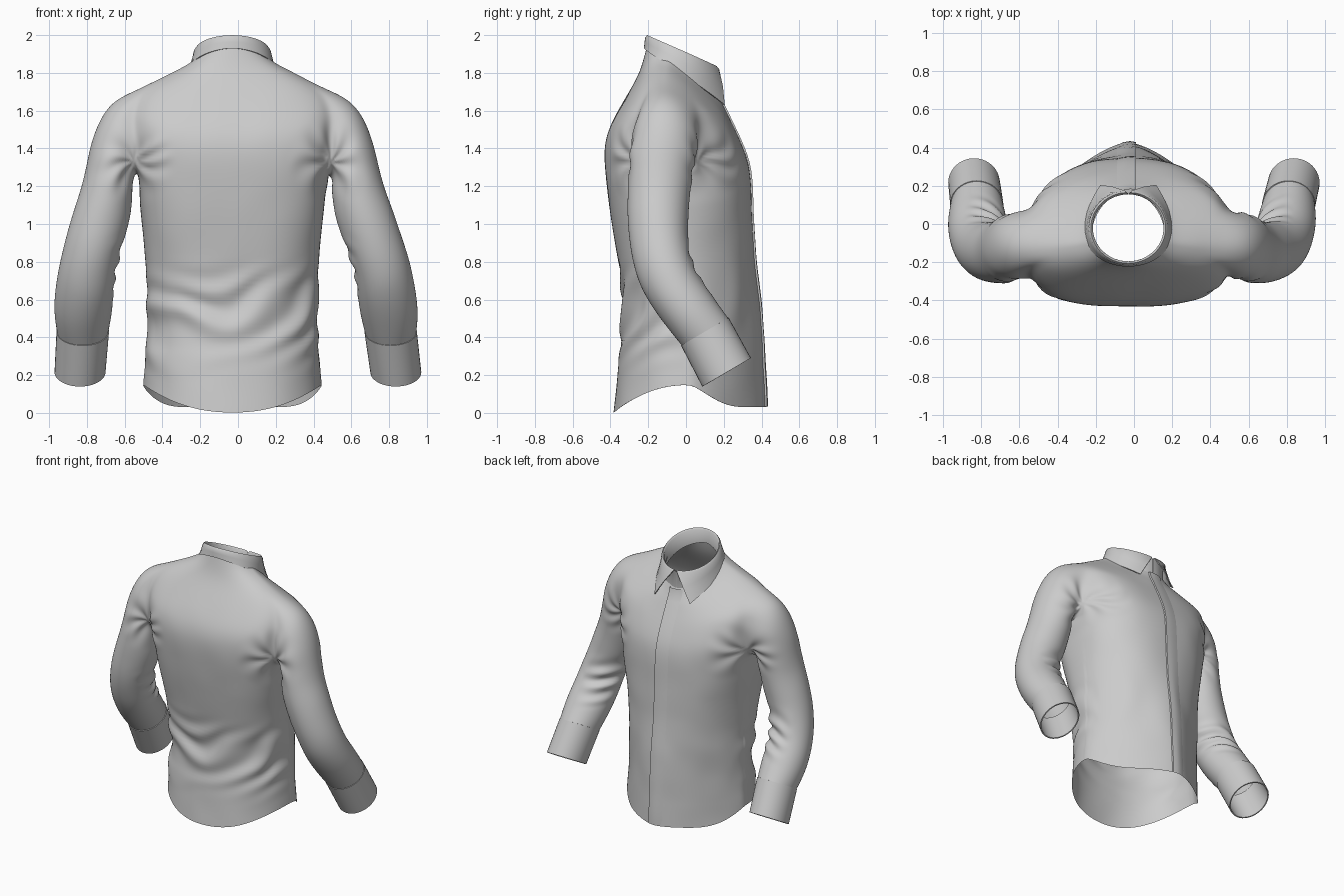
import bpy, bmesh, math
from mathutils import Vector, noise
from mathutils.bvhtree import BVHTree

if "Cube" in bpy.data.objects:
    bpy.data.objects.remove(bpy.data.objects["Cube"])

CX = -0.03   # the garment sits slightly off centre
N = 32       # columns around the torso


def finish(bm, name, mods=(), angle=40):
    bmesh.ops.recalc_face_normals(bm, faces=bm.faces)
    me = bpy.data.meshes.new(name)
    bm.to_mesh(me)
    bm.free()
    ob = bpy.data.objects.new(name, me)
    bpy.context.collection.objects.link(ob)
    bpy.ops.object.select_all(action='DESELECT')
    ob.select_set(True)
    bpy.context.view_layer.objects.active = ob
    for kind, props in mods:
        m = ob.modifiers.new(kind.title(), kind)
        for k, v in props.items():
            setattr(m, k, v)
        bpy.ops.object.modifier_apply(modifier=m.name)
    bpy.ops.object.shade_smooth_by_angle(angle=math.radians(angle))
    return ob


def bridge(bm, a, b, closed=True):
    n = len(a)
    for i in range(n if closed else n - 1):
        j = (i + 1) % n
        bm.faces.new((a[i], a[j], b[j], b[i]))


def loft(bm, rows, closed=True):
    vs = [[bm.verts.new(p) for p in r] for r in rows]
    for a, b in zip(vs, vs[1:]):
        bridge(bm, a, b, closed)
    return vs


def spow(v, e):
    return math.copysign(abs(v) ** e, v)


# Torso rings: z back/side/front, half width, y back/front/side, roundness back/front
TORSO = [
    (0.00, 0.15, 0.03, .475, -.385, .43, .02, 2.2, 1.45),
    (0.10, 0.22, 0.13, .47, -.375, .425, .02, 2.2, 1.45),
    (0.25, 0.33, 0.27, .46, -.36, .415, .01, 2.3, 1.5),
    (0.42, 0.47, 0.44, .455, -.345, .405, .0, 2.3, 1.6),
    (0.60, 0.63, 0.62, .455, -.33, .39, -.01, 2.4, 1.75),
    (0.80, 0.81, 0.80, .46, -.36, .37, -.03, 2.6, 1.9),
    (1.00, 1.00, 0.98, .48, -.395, .355, -.05, 2.8, 2.2),
    (1.15, 1.15, 1.12, .495, -.415, .35, -.07, 3.0, 2.4),
    (1.28, 1.27, 1.24, .505, -.43, .345, -.09, 3.1, 2.5),
    (1.40, 1.40, 1.34, .53, -.435, .33, -.10, 3.1, 2.5),
    (1.50, 1.52, 1.43, .55, -.415, .295, -.10, 3.0, 2.4),
    (1.60, 1.62, 1.50, .55, -.36, .262, -.10, 2.8, 2.3),
    (1.70, 1.715, 1.56, .50, -.30, .232, -.10, 2.5, 2.2),
    (1.78, 1.785, 1.61, .36, -.257, .208, -.10, 2.3, 2.1),
    (1.86, 1.84, 1.65, .245, -.228, .185, -.09, 2.1, 2.0),
    (1.94, 1.875, 1.70, .195, -.207, .165, -.08, 2.0, 2.0)]


def torso_ring(zb, zs, zf, w, yb, yf, yc, nb, nf):
    pts = []
    for i in range(N):
        a = 2 * math.pi * i / N
        s, c = math.sin(a), math.cos(a)
        if abs(c) < 1e-6:
            c = 0
        e = 2 / (nf if c > 0 else nb)
        y = yc + abs(c) ** e * ((yf if c > 0 else yb) - yc)
        t = c * c
        if c > 0 and zb > 1.65:      # neck opening slopes straight down to the front
            t = c ** 1.1
        elif c > 0 and zb < .3:      # front shirt tail is nearly level
            t = min(1, c / .72)
            t = t * t * (3 - 2 * t)
        pts.append((CX + w * spow(s, e), y, zs + ((zf if c > 0 else zb) - zs) * t))
    return pts


# Sleeve rings: outer x,z, inner x,z, centre y, radius in y, tilt of that radius
SLEEVE = [
    (.635, 1.655, .515, 1.255, -.115, .172, 0), (.72, 1.52, .53, 1.23, -.12, .172, 0),
    (.76, 1.38, .53, 1.17, -.135, .168, 0), (.797, 1.20, .535, 1.07, -.145, .164, 0),
    (.85, 1.05, .57, .94, -.15, .16, 0), (.905, .88, .615, .83, -.14, .152, .12),
    (.945, .72, .64, .70, -.10, .15, .32), (.962, .59, .65, .59, -.02, .15, .5),
    (.96, .50, .665, .50, .045, .146, .53), (.95, .43, .68, .43, .10, .142, .53)]
CUFF_END = (.967, .215, .705, .215, .215, .145, .53)


def sleeve_ring(r, side, n=16, grow=1.025):
    ox, oz, ix, iz, y, ru, b = r
    c = Vector(((ox + ix) / 2, y, (oz + iz) / 2))
    v = Vector(((ox - ix) / 2, 0, (oz - iz) / 2)) * grow
    u = Vector((0, math.cos(b), math.sin(b))) * ru * grow
    mid = CX + .03 * min(1, max(0, 1.2 - c.z))
    pts = []
    for k in range(n):
        a = 2 * math.pi * k / n
        p = c - v * math.cos(a) + u * math.sin(a)
        pts.append((mid + side * p.x, p.y, p.z))
    return pts


# Shirt body: torso with an armhole each side, sleeves grown from the armhole edge
bm = bmesh.new()
rows = loft(bm, [torso_ring(*r) for r in TORSO])
lo, hi = 8, 12
loop = ([(lo, 8), (lo, 7)] + [(r, 6) for r in range(lo, hi + 1)] + [(hi, c) for c in (7, 8, 9)]
        + [(r, 10) for r in range(hi, lo - 1, -1)] + [(lo, 9)])
for side in (1, -1):
    prev = [rows[r][(side * c) % N] for r, c in loop]
    hole = {rows[r][(side * c) % N] for r in range(lo, hi + 1) for c in range(6, 11)}
    bmesh.ops.delete(bm, geom=[f for f in bm.faces if all(v in hole for v in f.verts)],
                     context='FACES_ONLY')
    inner = [rows[r][(side * c) % N] for r in range(lo + 1, hi) for c in range(7, 10)]
    bmesh.ops.delete(bm, geom=inner, context='VERTS')
    for r in SLEEVE:
        cur = [bm.verts.new(p) for p in sleeve_ring(r, side)]
        bridge(bm, prev, cur)
        prev = cur
body = finish(bm, "shirt_body", [('SUBSURF', dict(levels=3))], 60)


def bump(v, mid, half):
    t = (v - mid) / half
    return (1 - t * t) ** 2 if abs(t) < 1 else 0


def wrinkle(p):
    x, y, z = p.x - CX, p.y, p.z
    ax = abs(x)
    nz = noise.noise(p * 3.0)
    d = .003 * noise.noise(p * 5.0)
    torso = ax < .52 and not (ax > .46 and z > 1.2)
    if torso and y < .1:      # sagging folds across the lower back
        w = bump(z, .50, .34) * min(1, (.1 - y) / .25) * (.75 + .8 * noise.noise(p * 2.3))
        d += w * .017 * math.sin(30 * (z - 1.1 * x * x - .3 * x) + 4 * nz)
    if torso and y > 0:       # soft vertical drape at the front
        d += .004 * bump(z, .6, .6) * math.sin(18 * (ax + .2 * z) + 2 * nz)
    if ax > .56 and z < 1.1:  # elbow creases on the inner bend only
        bend = max(0, min(1, (y + .2 - .6 * (.75 - z)) / .15)) * max(0, min(1, (.86 - ax) / .14))
        d += bump(z, .76, .2) * bend * .014 * math.sin(48 * (z - .6 * y + .5 * ax) + 5 * nz)
    # creases running from the armpit
    rad = math.hypot(ax - .52, z - 1.33)
    ang = math.atan2(z - 1.33, ax - .52)
    d += bump(rad, .1, .14) * .006 * math.sin(7 * ang + 5 * nz)
    return d


me = body.data
moves = [v.normal * wrinkle(v.co) for v in me.vertices]
for v, m in zip(me.vertices, moves):
    v.co += m
me.update()

# Cuffs
for side, label in ((1, "right"), (-1, "left")):
    a, b = SLEEVE[-1], CUFF_END
    mix = [tuple(p + (q - p) * t for p, q in zip(a, b)) for t in (0, .08, .5, .92, 1)]
    bm = bmesh.new()
    loft(bm, [sleeve_ring(r, side, 40, 1.03) for r in mix])
    finish(bm, "cuff_" + label, [('SOLIDIFY', dict(thickness=.008, offset=-1))])

# Collar: inner stand, rolled top and a folded leaf ending in two points
cols = 48
profile = [[] for _ in range(6)]
for i in range(cols + 1):
    t = 2 * i / cols - 1
    s, side = abs(t), (1 if t > 0 else -1)

    def ring(theta, rx, ry):
        a = math.radians(theta)
        return CX + side * rx * math.sin(a), -.02 + ry * math.cos(a)

    xi, yi = ring(180 - 179.5 * s, .188, .178)
    xt, yt = ring(180 - 175 * s, .203, .193)
    xb, yb = ring(180 - 138 * s, .215 + .015 * math.sin(math.pi * s), .2 + .10 * s * s)
    ztop = 1.905 - .43 * yt
    zbot = 1.93 - .30 * s ** 1.8
    profile[0].append((xi, yi, ztop - .10 - .07 * s))
    profile[1].append((xi, yi, ztop - .01))
    profile[2].append(((xi + xt) / 2, (yi + yt) / 2, ztop))
    profile[3].append((xt, yt, ztop - .01))
    profile[4].append(((xt + xb) / 2, (yt + yb) / 2 + .005 * s, (ztop + zbot) / 2))
    profile[5].append((xb, yb, zbot))
bm = bmesh.new()
loft(bm, profile, closed=False)
finish(bm, "collar", [('SOLIDIFY', dict(thickness=.006, offset=0))], 50)

# Front placket: overlapping edge laid on the chest down to the hem
tree = BVHTree.FromPolygons([v.co for v in me.vertices], [p.vertices for p in me.polygons])
strip = []
for i in range(41):
    z = .035 + (1.70 - .035) * i / 40
    row = []
    for x, lift in ((-.09, .0), (-.055, .006), (-.02, .009), (.01, .01), (.012, -.002)):
        hit = tree.ray_cast(Vector((x, 2, min(max(z, .06), 1.68))), Vector((0, -1, 0)))[0]
        row.append((x, (hit.y if hit and hit.y > 0 else .17) + lift, z))
    strip.append(row)
bm = bmesh.new()
loft(bm, strip, closed=False)
finish(bm, "front_placket")
